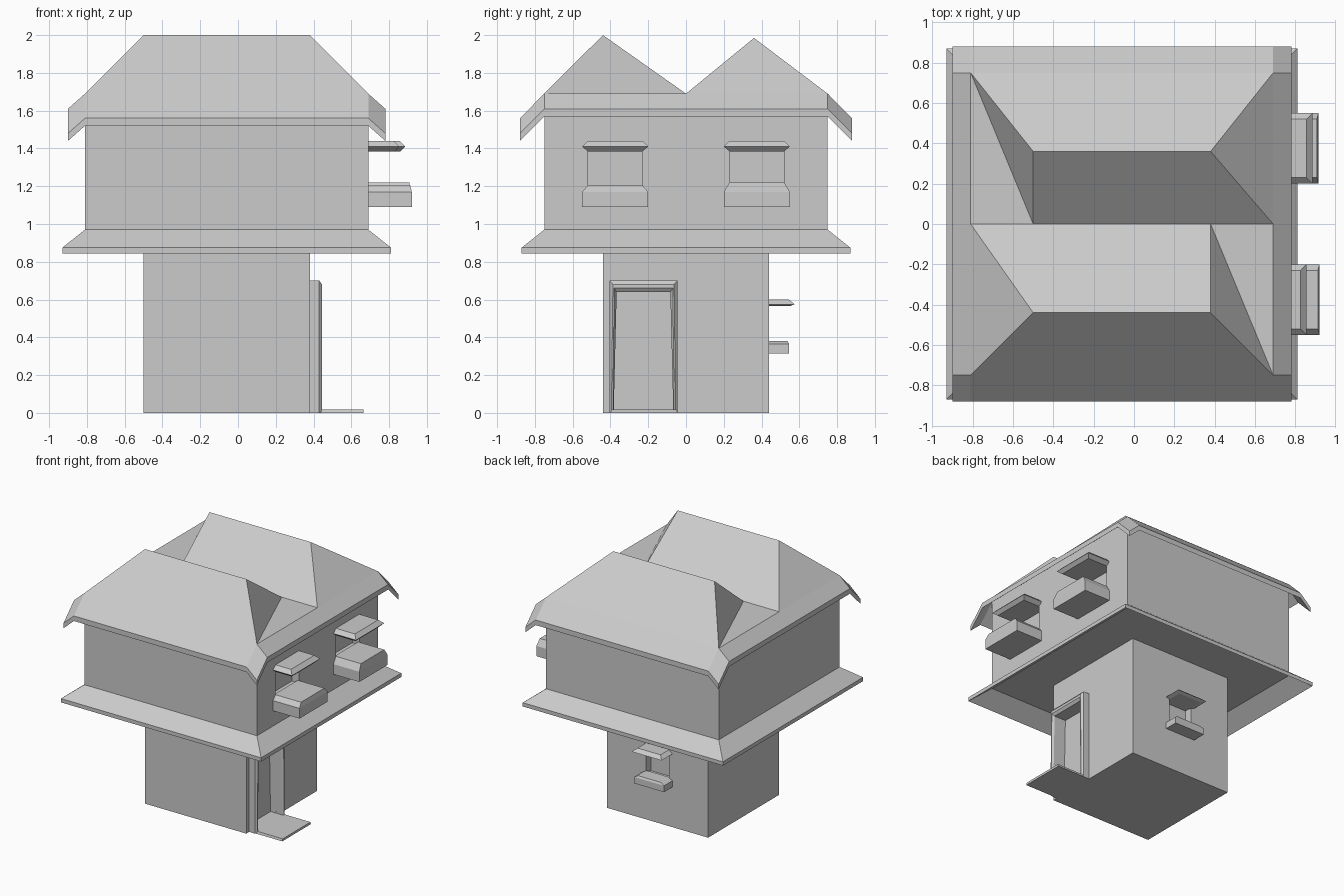
import bpy, bmesh, math

if "Cube" in bpy.data.objects:
    bpy.data.objects.remove(bpy.data.objects["Cube"])

CX = -0.06  # centre line of the house in x


def make(name, verts, faces, fix=True):
    bm = bmesh.new()
    vs = [bm.verts.new(v) for v in verts]
    for f in faces:
        bm.faces.new([vs[i] for i in f])
    bmesh.ops.remove_doubles(bm, verts=bm.verts, dist=0.0005)
    if fix:
        bmesh.ops.recalc_face_normals(bm, faces=bm.faces)
    me = bpy.data.meshes.new(name)
    bm.to_mesh(me)
    bm.free()
    ob = bpy.data.objects.new(name, me)
    bpy.context.collection.objects.link(ob)
    return ob


def loft(name, rects):
    """Stack of rectangles (x0, x1, y0, y1, z), capped at both ends."""
    verts, faces = [], []
    for x0, x1, y0, y1, z in rects:
        verts += [(x0, y0, z), (x1, y0, z), (x1, y1, z), (x0, y1, z)]
    for k in range(len(rects) - 1):
        a = 4 * k
        for i in range(4):
            j = (i + 1) % 4
            faces.append((a + i, a + j, a + 4 + j, a + 4 + i))
    n = len(verts)
    faces += [(3, 2, 1, 0), (n - 4, n - 3, n - 2, n - 1)]
    return make(name, verts, faces)


def centred(hx, hy, z):
    return (CX - hx, CX + hx, -hy, hy, z)


def cut(target, cutter):
    cutter.hide_render = True
    cutter.display_type = 'WIRE'
    m = target.modifiers.new("opening", 'BOOLEAN')
    m.operation = 'DIFFERENCE'
    m.solver = 'EXACT'
    m.object = cutter


# Walls
ground = loft("ground_floor", [centred(.44, .44, 0), centred(.44, .44, .95)])
upper = loft("upper_floor", [centred(.75, .75, .94), centred(.75, .75, 1.67)])

# Sloped skirt between the floors, hollow underneath
loft("floor_skirt", [centred(.75, .75, .94), centred(.87, .87, .845),
                     centred(.87, .87, .875), centred(.75, .75, .97)])

# Twin hipped roof: the rear half is the front half turned round
verts, faces = [], []
for s, ridge, top in ((1, .44, 2.0), (-1, .36, 1.985)):
    b = len(verts)
    half = [(-.75, -.75, 1.69), (.75, -.75, 1.69), (.44, -ridge, top), (-.44, -ridge, top),
            (-.75, 0, 1.69), (.44, 0, 1.69), (.75, 0, 1.69)]
    verts += [(CX + s * x, s * y, z) for x, y, z in half]
    faces += [tuple(b + i for i in f) for f in
              ((0, 1, 2, 3), (0, 3, 4), (3, 2, 5, 4), (1, 5, 2), (1, 6, 5))]
make("roof", verts, faces, fix=False)

# Drooping eaves around the roof, 0.04 thick
xs, ys = (-.84, -.75, .75, .84), (-.88, -.75, .75, .88)
verts, faces = [], []
for t in (0, .04):
    for j in range(4):
        for i in range(4):
            drop = .08 * (i in (0, 3)) + .13 * (j in (0, 3))
            verts.append((CX + xs[i], ys[j], 1.69 - drop - t))
for j in range(3):
    for i in range(3):
        if (i, j) != (1, 1):
            q = (4 * j + i, 4 * j + i + 1, 4 * j + i + 5, 4 * j + i + 4)
            faces += [q, tuple(k + 16 for k in reversed(q))]
for loop in ((0, 1, 2, 3, 7, 11, 15, 14, 13, 12, 8, 4), (5, 6, 10, 9)):
    for a, b in zip(loop, loop[1:] + loop[:1]):
        faces.append((a, b, b + 16, a + 16))
make("eaves", verts, faces)


# Windows: awning, planter box and recess, facing local +x
def window(name, wall, loc, turn, w, awn, box, h):
    e, i = -.01, w - .03          # root inside the wall, inner half width
    zb, zc, zt, a0, a1, a2 = h
    parts = [
        loft(name + "_planter", [(e, box, -w, w, 0), (e, box, -w, w, zb),
                                 (e, box - .008, -i, i, zc)]),
        loft(name + "_awning", [(e, awn - .025, -i, i, a0), (e, awn, -w, w, a1),
                                (e, awn - .03, -i, i, a2)]),
        loft(name + "_recess_cutter", [(-.06, .05, -i, i, zc - .02), (-.06, .05, -i, i, zt)]),
    ]
    for p in parts:
        p.location = loc
        p.rotation_euler.z = turn
    cut(wall, parts[2])


window("front_window", upper, (.69, -.375, 1.09), 0, .175, .165, .23,
       (.08, .115, .30, .295, .32, .35))
window("rear_window", upper, (.69, .375, 1.09), 0, .175, .195, .225,
       (.08, .13, .30, .295, .32, .35))
window("ground_window", ground, (CX, .44, .315), math.pi / 2, .13, .135, .105,
       (.05, .065, .255, .25, .26, .285))

# Door frame: nested U outlines of (x, half width at foot, half width at top, height)
DY = -.225
rings = [(.37, .18, .18, .70), (.43, .18, .18, .70), (.445, .17, .162, .68),
         (.445, .163, .155, .66), (.43, .158, .142, .64), (.33, .158, .142, .64)]
verts, faces = [], []
for x, f, t, h in rings:
    verts += [(x, DY - f, 0), (x, DY - t, h), (x, DY + t, h), (x, DY + f, 0)]
for k in range(len(rings) - 1):
    for i in range(3):
        a = 4 * k + i
        faces.append((a, a + 1, a + 5, a + 4))
n = 4 * len(rings)
faces += [tuple(range(0, n, 4)), tuple(range(3, n, 4))]
make("door_frame", verts, faces)
cut(ground, loft("door_recess_cutter", [(.33, .5, DY - .159, DY + .159, -.05),
                                        (.33, .5, DY - .143, DY + .143, .641)]))

# Doorstep
loft("doorstep", [(.32, .665, DY - .175, DY + .18, 0), (.32, .665, DY - .17, DY + .175, .018)])
